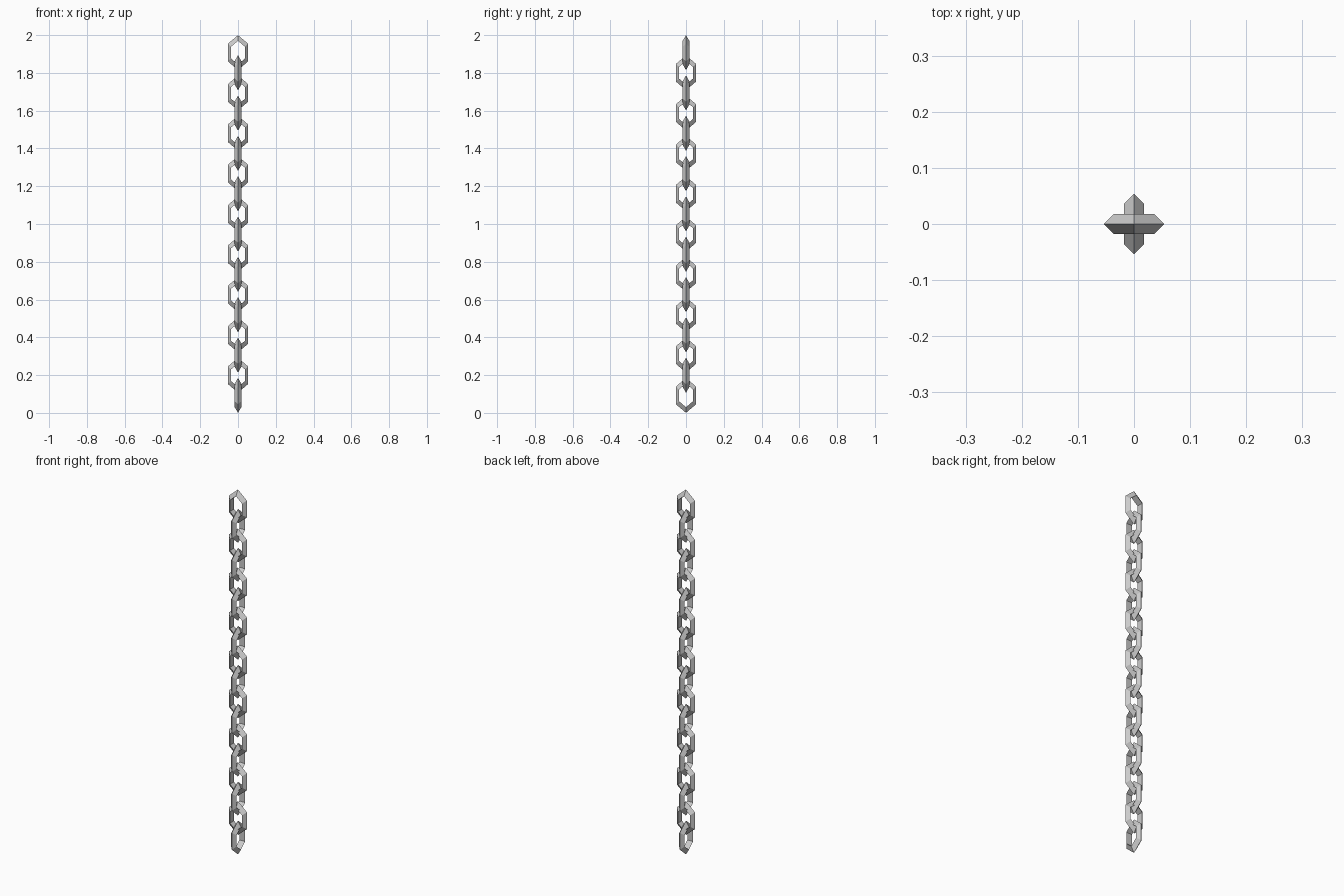
import bpy, bmesh
from math import sin, cos, pi

if "Cube" in bpy.data.objects:
    bpy.data.objects.remove(bpy.data.objects["Cube"])

LINKS = 18
HEIGHT = 0.185
PITCH = (2 - HEIGHT) / (LINKS - 1)
OUT, MID, HALF = 0.054, 0.0365, 0.0175   # outer ridge, flank position, half thickness
STRETCH = HEIGHT / (2 * OUT / cos(pi / 6))


def make_link(i):
    """Six-sided stretched ring with a triangular section: ridge outside, flat inside."""
    bm = bmesh.new()
    section = [(OUT, 0), (MID, HALF), (MID, -HALF)]
    rings = []
    for k in range(6):
        a = pi / 2 + k * pi / 3
        ring = []
        for r, y in section:
            r /= cos(pi / 6)
            ring.append(bm.verts.new((r * cos(a), y, r * sin(a) * STRETCH)))
        rings.append(ring)
    for k in range(6):
        p, q = rings[k], rings[(k + 1) % 6]
        for j in range(3):
            n = (j + 1) % 3
            bm.faces.new((p[j], p[n], q[n], q[j]))
    bmesh.ops.recalc_face_normals(bm, faces=bm.faces)
    mesh = bpy.data.meshes.new("chain_link")
    bm.to_mesh(mesh)
    bm.free()
    link = bpy.data.objects.new(f"chain_link_{i + 1}", mesh)
    bpy.context.collection.objects.link(link)
    # Alternate links turn a quarter around the vertical
    link.location.z = 2 - HEIGHT / 2 - i * PITCH
    link.rotation_euler.z = (i % 2) * pi / 2


for i in range(LINKS):
    make_link(i)
